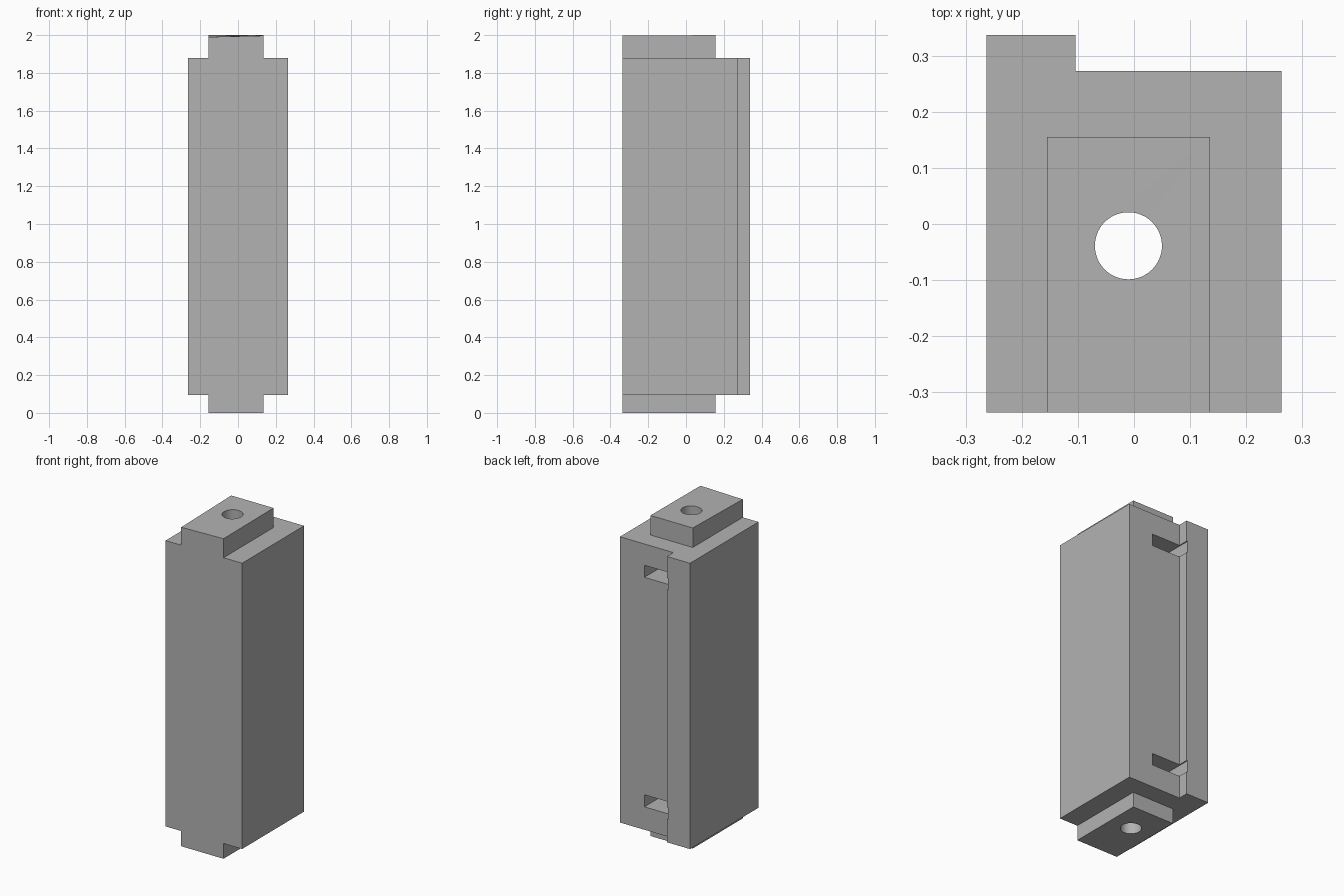
import bpy
import bmesh

if "Cube" in bpy.data.objects:
    bpy.data.objects.remove(bpy.data.objects["Cube"], do_unlink=True)

grey = bpy.data.materials.new("mid_grey")
grey.use_nodes = True
grey.diffuse_color = (0.45, 0.45, 0.45, 1)
grey.node_tree.nodes["Principled BSDF"].inputs["Base Color"].default_value = grey.diffuse_color


def prism(name, outline, z0, z1):
    """Extrude a counter-clockwise plan outline between two heights."""
    bm = bmesh.new()
    n = len(outline)
    low = [bm.verts.new((x, y, z0)) for x, y in outline]
    high = [bm.verts.new((x, y, z1)) for x, y in outline]
    bm.faces.new(low[::-1])
    bm.faces.new(high)
    for i in range(n):
        j = (i + 1) % n
        bm.faces.new((low[i], low[j], high[j], high[i]))
    mesh = bpy.data.meshes.new(name)
    bm.to_mesh(mesh)
    bm.free()
    mesh.materials.append(grey)
    obj = bpy.data.objects.new(name, mesh)
    bpy.context.collection.objects.link(obj)
    return obj


def box(name, x0, x1, y0, y1, z0, z1):
    return prism(name, [(x0, y0), (x1, y0), (x1, y1), (x0, y1)], z0, z1)


def combine(target, tool, operation):
    """Apply a boolean and remove the tool object."""
    tool.hide_render = True
    mod = target.modifiers.new(operation.lower(), 'BOOLEAN')
    mod.operation = operation
    mod.solver = 'EXACT'
    mod.object = tool
    bpy.ops.object.select_all(action='DESELECT')
    bpy.context.view_layer.objects.active = target
    target.select_set(True)
    bpy.ops.object.modifier_apply(modifier=mod.name)
    bpy.data.objects.remove(tool, do_unlink=True)


FRONT, BACK, LIP = -0.337, 0.274, 0.338
BASE, SHOULDER, TOP = 0.095, 1.878, 2.0
HOLE_X, HOLE_Y = -0.01, -0.039

# Main block with the raised lip along one back edge
housing = prism("housing", [(-0.264, FRONT), (0.264, FRONT), (0.264, BACK),
                            (-0.105, BACK), (-0.105, LIP), (-0.264, LIP)],
                BASE, SHOULDER)

# End tabs, flush with the front; the top one dips slightly at its front edge
bottom_tab = box("bottom_tab", -0.156, 0.136, FRONT, 0.156, 0, BASE)
top_tab = box("top_tab", -0.156, 0.136, FRONT, 0.156, SHOULDER, TOP)
for v in top_tab.data.vertices:
    if v.co.z > SHOULDER + 0.01 and v.co.y < 0:
        v.co.z -= 0.01 if v.co.x < 0 else 0.003
for tab in (bottom_tab, top_tab):
    combine(housing, tab, 'UNION')

# Nut pockets opening at the back
for z in (0.238, 1.67):
    pocket = box("pocket_cutter", -0.112, 0.095, -0.14, 0.4, z, z + 0.075)
    combine(housing, pocket, 'DIFFERENCE')

# Full-length bolt hole
bpy.ops.mesh.primitive_cylinder_add(vertices=64, radius=0.06, depth=3,
                                    location=(HOLE_X, HOLE_Y, 1))
bore = bpy.context.object
bore.name = "bore_cutter"
bore.data.materials.append(grey)
combine(housing, bore, 'DIFFERENCE')

bpy.ops.object.select_all(action='DESELECT')
housing.select_set(True)
bpy.context.view_layer.objects.active = housing
bpy.ops.object.shade_smooth_by_angle(angle=0.5)
